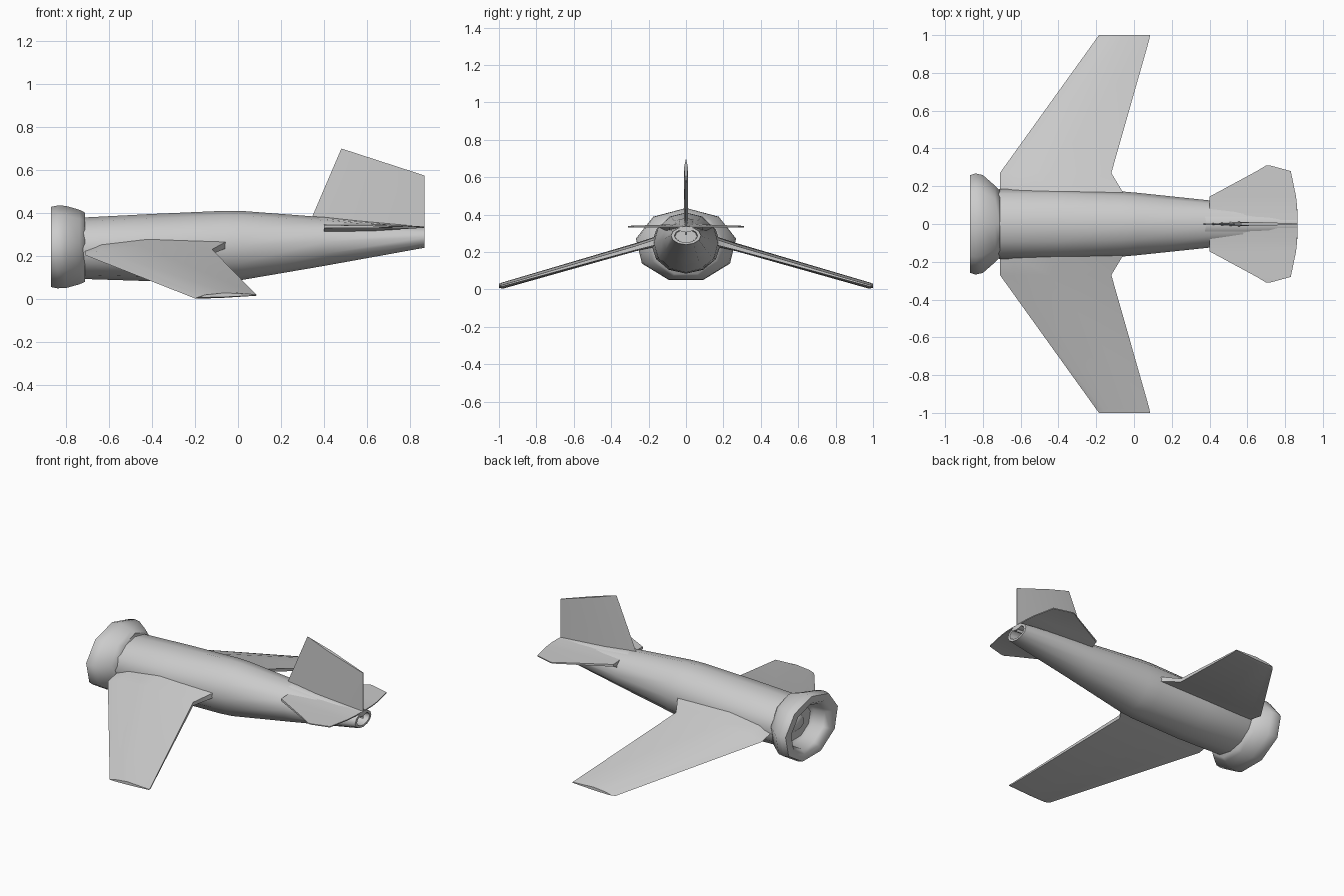
import bpy, bmesh, math

if "Cube" in bpy.data.objects:
    bpy.data.objects.remove(bpy.data.objects["Cube"])

grey = bpy.data.materials.new("plain_grey")
grey.use_nodes = True
grey.diffuse_color = (0.6, 0.6, 0.6, 1)
grey.node_tree.nodes["Principled BSDF"].inputs["Base Color"].default_value = (0.6, 0.6, 0.6, 1)


def loft(name, rings, caps=True, mirror=False, angle=50):
    """Skin a row of equal-length closed sections."""
    bm = bmesh.new()
    rows = [[bm.verts.new(p) for p in ring] for ring in rings]
    n = len(rows[0])
    for a, b in zip(rows, rows[1:]):
        for i in range(n):
            j = (i + 1) % n
            bm.faces.new((a[i], a[j], b[j], b[i]))
    if caps:
        bm.faces.new(rows[0])
        bm.faces.new(rows[-1])
    bmesh.ops.recalc_face_normals(bm, faces=bm.faces)
    mesh = bpy.data.meshes.new(name)
    bm.to_mesh(mesh)
    bm.free()
    obj = bpy.data.objects.new(name, mesh)
    bpy.context.collection.objects.link(obj)
    mesh.materials.append(grey)
    if mirror:
        obj.modifiers.new("Mirror", "MIRROR").use_axis = (False, True, False)
    bpy.ops.object.select_all(action="DESELECT")
    obj.select_set(True)
    bpy.context.view_layer.objects.active = obj
    bpy.ops.object.shade_smooth_by_angle(angle=math.radians(angle))
    return obj


def oval(x, ry, rz, z, sides):
    """Upright polygon ring across the body, one corner at the top."""
    turns = [2 * math.pi * i / sides for i in range(sides)]
    return [(x, ry * math.sin(t), z + rz * math.cos(t)) for t in turns]


def foil(y, front, back, z_front, z_back, thick, blunt):
    """Wing section at y: leading edge, bowed top, blunt trailing edge, flat underside."""
    def at(f, lift):
        return (front + f * (back - front), y, z_front + f * (z_back - z_front) + lift)
    return [at(0, 0), at(0.12, thick * 0.6), at(0.45, thick), at(1, blunt),
            at(1, 0), at(0.45, -0.003), at(0.12, -0.002)]


# Body: long tapering tube whose tail end folds inward to an open pipe
loft("fuselage", [
    oval(-0.76, 0.17, 0.14, 0.237, 12),
    oval(-0.71, 0.185, 0.143, 0.237, 12),
    oval(-0.40, 0.185, 0.156, 0.24, 12),
    oval(-0.06, 0.172, 0.163, 0.248, 12),
    oval(0.02, 0.165, 0.16, 0.25, 12),
    oval(0.40, 0.125, 0.113, 0.268, 12),
    oval(0.865, 0.08, 0.048, 0.287, 12),
    oval(0.865, 0.062, 0.036, 0.287, 12),
    oval(0.76, 0.058, 0.034, 0.285, 12),
], angle=60)

# Engine cowling: nine-sided ring with a rolled lip and a deep bowl
loft("cowling", [
    oval(-0.71, 0.18, 0.165, 0.237, 9),
    oval(-0.735, 0.205, 0.178, 0.237, 9),
    oval(-0.80, 0.263, 0.197, 0.237, 9),
    oval(-0.84, 0.272, 0.198, 0.237, 9),
    oval(-0.868, 0.262, 0.192, 0.237, 9),
    oval(-0.868, 0.205, 0.150, 0.237, 9),
    oval(-0.84, 0.175, 0.128, 0.237, 9),
    oval(-0.77, 0.165, 0.120, 0.237, 9),
    oval(-0.74, 0.10, 0.075, 0.237, 9),
    oval(-0.78, 0.05, 0.037, 0.237, 9),
], angle=60)

# Drooping swept wings with a widened root
loft("wings", [
    foil(0.10, -0.71, -0.02, 0.235, 0.255, 0.06, 0.03),
    foil(0.17, -0.71, -0.06, 0.225, 0.235, 0.05, 0.03),
    foil(0.27, -0.71, -0.12, 0.205, 0.210, 0.04, 0.022),
    foil(0.98, -0.20, 0.082, 0.004, 0.016, 0.028, 0.008),
    foil(1.00, -0.185, 0.085, 0.010, 0.018, 0.016, 0.004),
], mirror=True)


# Tailplane: wedge at the body, thin blade outside
def blade(y, front, back, top, depth):
    return [(front, y, top), (back, y, 0.338), (back, y, 0.332), (front, y, top - depth)]


loft("tailplane", [
    blade(0.02, 0.40, 0.865, 0.362, 0.06),
    blade(0.09, 0.40, 0.864, 0.348, 0.045),
    blade(0.145, 0.40, 0.858, 0.345, 0.014),
    blade(0.28, 0.65, 0.83, 0.341, 0.009),
    blade(0.31, 0.70, 0.72, 0.339, 0.006),
], mirror=True)


# Upright fin, thickest ahead of its middle
def fin_section(front, back, z_front, z_back, half):
    mid = front + 0.4 * (back - front)
    z_mid = z_front + 0.4 * (z_back - z_front)
    return [(front, 0, z_front), (mid, half, z_mid), (back, 0.003, z_back),
            (back, -0.003, z_back), (mid, -half, z_mid)]


loft("tail_fin", [
    fin_section(0.32, 0.865, 0.34, 0.29, 0.012),
    fin_section(0.345, 0.865, 0.385, 0.335, 0.012),
    fin_section(0.48, 0.865, 0.70, 0.575, 0.011),
])

# Fairing that carries the spine back under the fin
loft("spine_fairing", [
    oval(0.10, 0.05, 0.03, 0.355, 8),
    oval(0.40, 0.055, 0.03, 0.352, 8),
    oval(0.865, 0.045, 0.015, 0.322, 8),
])
